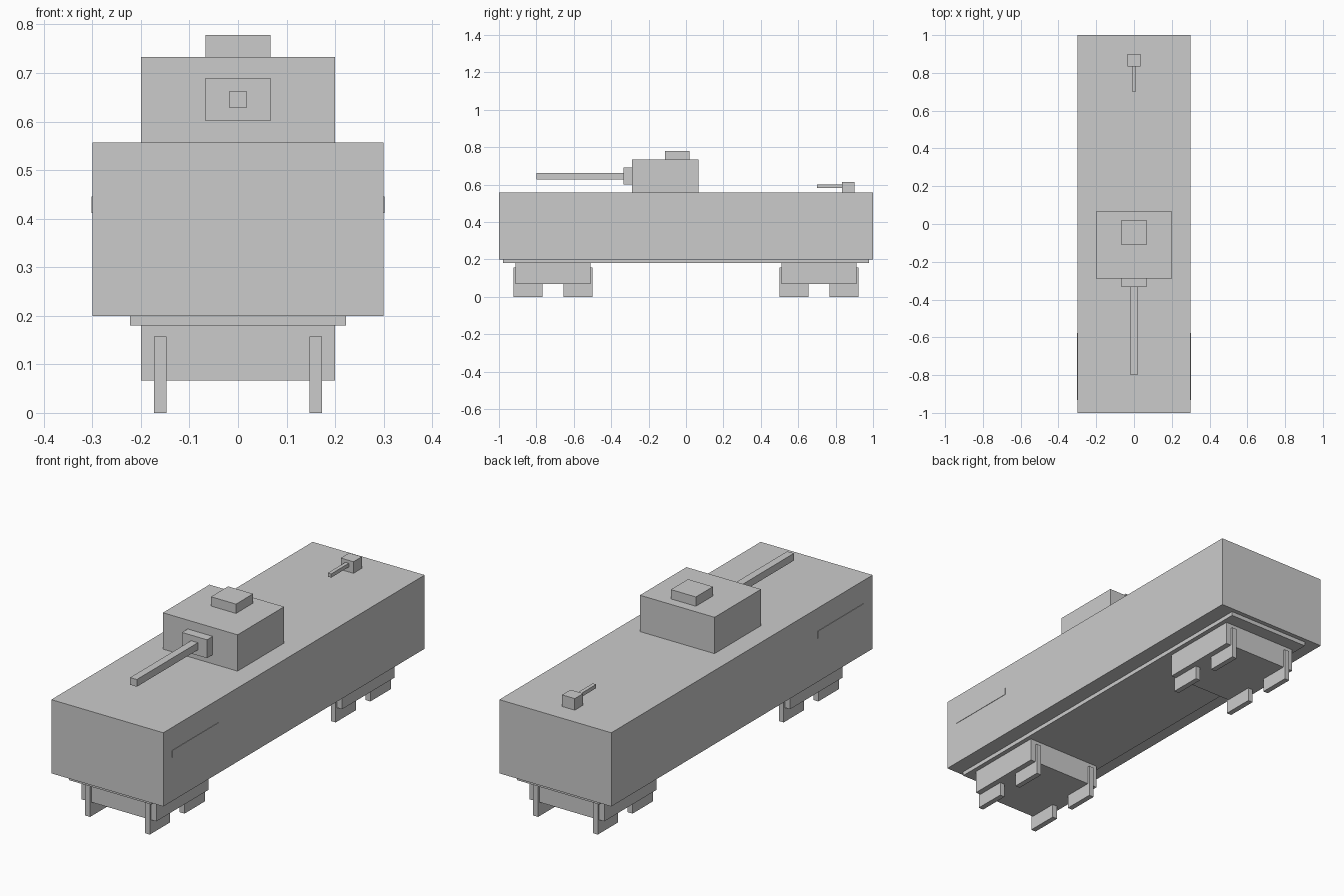
import bpy

if "Cube" in bpy.data.objects:
    bpy.data.objects.remove(bpy.data.objects["Cube"])


def box(name, x, y, z):
    """Axis-aligned box from (min, max) ranges."""
    lo, hi = zip(x, y, z)
    bpy.ops.mesh.primitive_cube_add(size=1, location=[(a + b) / 2 for a, b in zip(lo, hi)])
    ob = bpy.context.object
    ob.name = name
    ob.scale = [b - a for a, b in zip(lo, hi)]
    bpy.ops.object.transform_apply(location=False, rotation=False, scale=True)
    return ob


def centred(name, half_width, y, z):
    return box(name, (-half_width, half_width), y, z)


# Hull and underframe
centred("hull", 0.3, (-1, 1), (0.2, 0.557))
centred("underframe", 0.222, (-0.978, 0.978), (0.18, 0.2))

# Turret with hatch, mantlet and main gun
centred("turret", 0.2, (-0.289, 0.067), (0.557, 0.733))
centred("turret_hatch", 0.067, (-0.111, 0.02), (0.733, 0.778))
centred("gun_mantlet", 0.067, (-0.333, -0.289), (0.601, 0.69))
centred("main_gun_barrel", 0.018, (-0.8, -0.333), (0.628, 0.663))

# Small rear gun
centred("rear_gun_mount", 0.034, (0.835, 0.9), (0.557, 0.613))
centred("rear_gun_barrel", 0.009, (0.7, 0.835), (0.581, 0.599))

# Thin side plates near the front
for side, label in ((-1, "left"), (1, "right")):
    xs = sorted((side * 0.299, side * 0.302))
    box("side_plate_" + label, xs, (-0.933, -0.578), (0.412, 0.446))

# Two bogies, each with four blocky wheels
for end, label in ((-1, "front"), (1, "rear")):
    cy = end * 0.711
    centred(label + "_bogie", 0.2, (cy - 0.2, cy + 0.2), (0.067, 0.18))
    for side in (-1, 1):
        for axle in (-1, 1):
            wy = cy + axle * 0.133
            wx = side * 0.16
            box(label + "_wheel", (wx - 0.013, wx + 0.013),
                (wy - 0.078, wy + 0.078), (0, 0.157))
